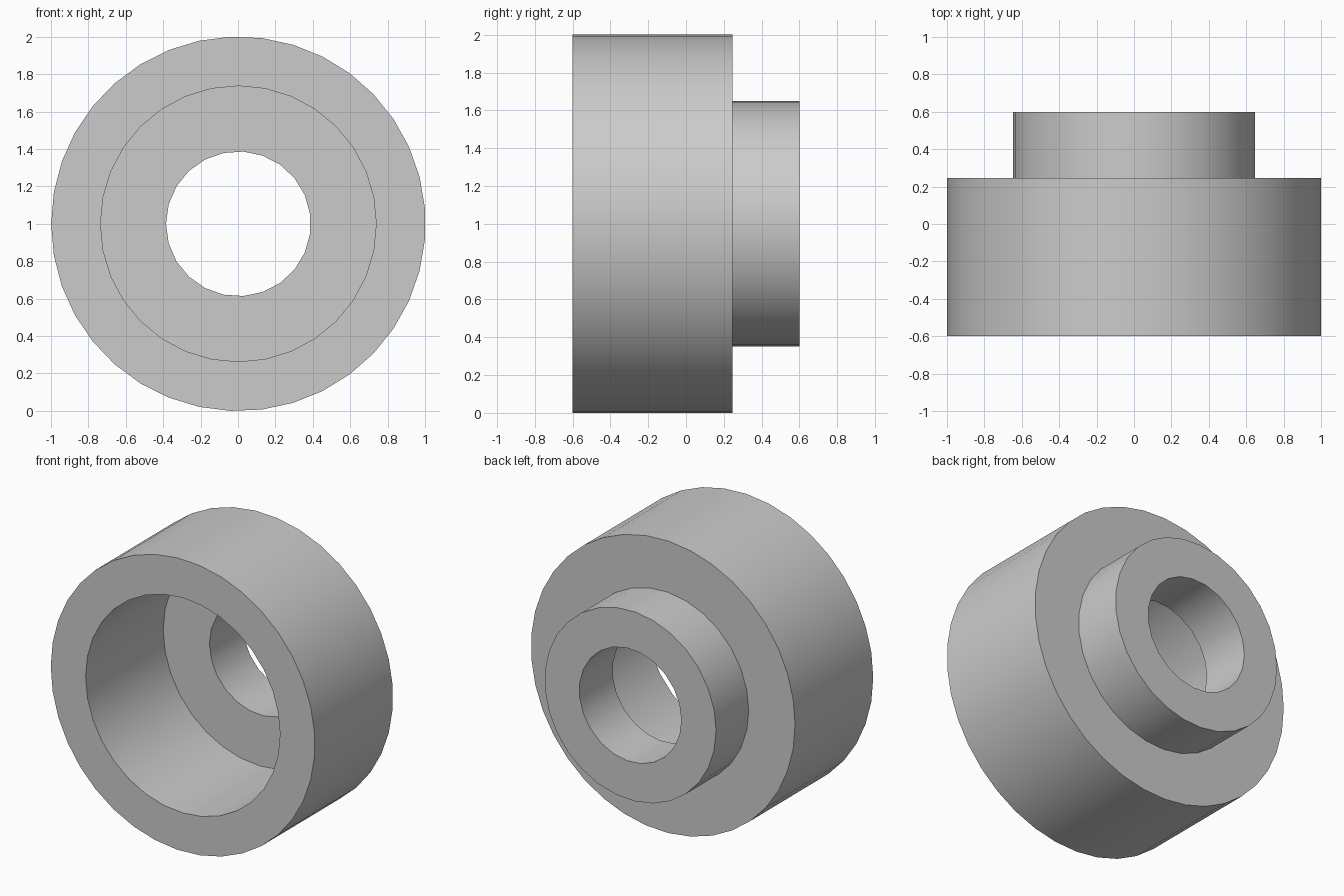
import bpy
import bmesh
from math import cos, sin, pi, radians

cube = bpy.data.objects.get("Cube")
if cube:
    bpy.data.objects.remove(cube, do_unlink=True)

# Plain grey material
grey = bpy.data.materials.new("plain_grey")
grey.use_nodes = True
colour = (0.6, 0.6, 0.6, 1)
grey.diffuse_color = colour
grey.node_tree.nodes["Principled BSDF"].inputs["Base Color"].default_value = colour

FRONT, FLOOR, SHOULDER, BACK = -0.6, 0.24, 0.246, 0.6
CENTRE_X = 0.002
bm = bmesh.new()


def circle(radius, sides, y):
    """Closed loop of edges around the y axis, starting at -x."""
    verts = []
    for i in range(sides):
        a = pi + 2 * pi * i / sides
        verts.append(bm.verts.new((CENTRE_X + radius * cos(a), y, 1 + radius * sin(a))))
    edges = [bm.edges.new((verts[i - 1], verts[i])) for i in range(sides)]
    return verts, edges


def wall(radius, sides, y0, y1):
    """Cylindrical wall; returns the edge loops at both ends."""
    a, ea = circle(radius, sides, y0)
    b, eb = circle(radius, sides, y1)
    for i in range(sides):
        bm.faces.new((a[i - 1], a[i], b[i], b[i - 1]))
    return ea, eb


def annulus(outer, inner, direction):
    """Flat ring between two coplanar loops."""
    bmesh.ops.triangle_fill(bm, use_beauty=True, use_dissolve=False,
                            edges=outer + inner, normal=(0, direction, 0))


# Cylindrical walls
rim_front, rim_back = wall(1.001, 37, FRONT, SHOULDER)
cavity_front, cavity_floor = wall(0.737, 32, FRONT, FLOOR)
hub_front, hub_back = wall(0.65, 29, SHOULDER, BACK)
bore_front, bore_back = wall(0.387, 23, FLOOR, BACK)

# Flat rings joining them
annulus(rim_front, cavity_front, -1)
annulus(cavity_floor, bore_front, -1)
annulus(rim_back, hub_front, 1)
annulus(hub_back, bore_back, 1)

bmesh.ops.recalc_face_normals(bm, faces=bm.faces[:])
for face in bm.faces:
    face.smooth = True

mesh = bpy.data.meshes.new("stepped_bushing")
bm.to_mesh(mesh)
bm.free()
mesh.materials.append(grey)
mesh.set_sharp_from_angle(angle=radians(30))
bushing = bpy.data.objects.new("stepped_bushing", mesh)
bpy.context.collection.objects.link(bushing)
